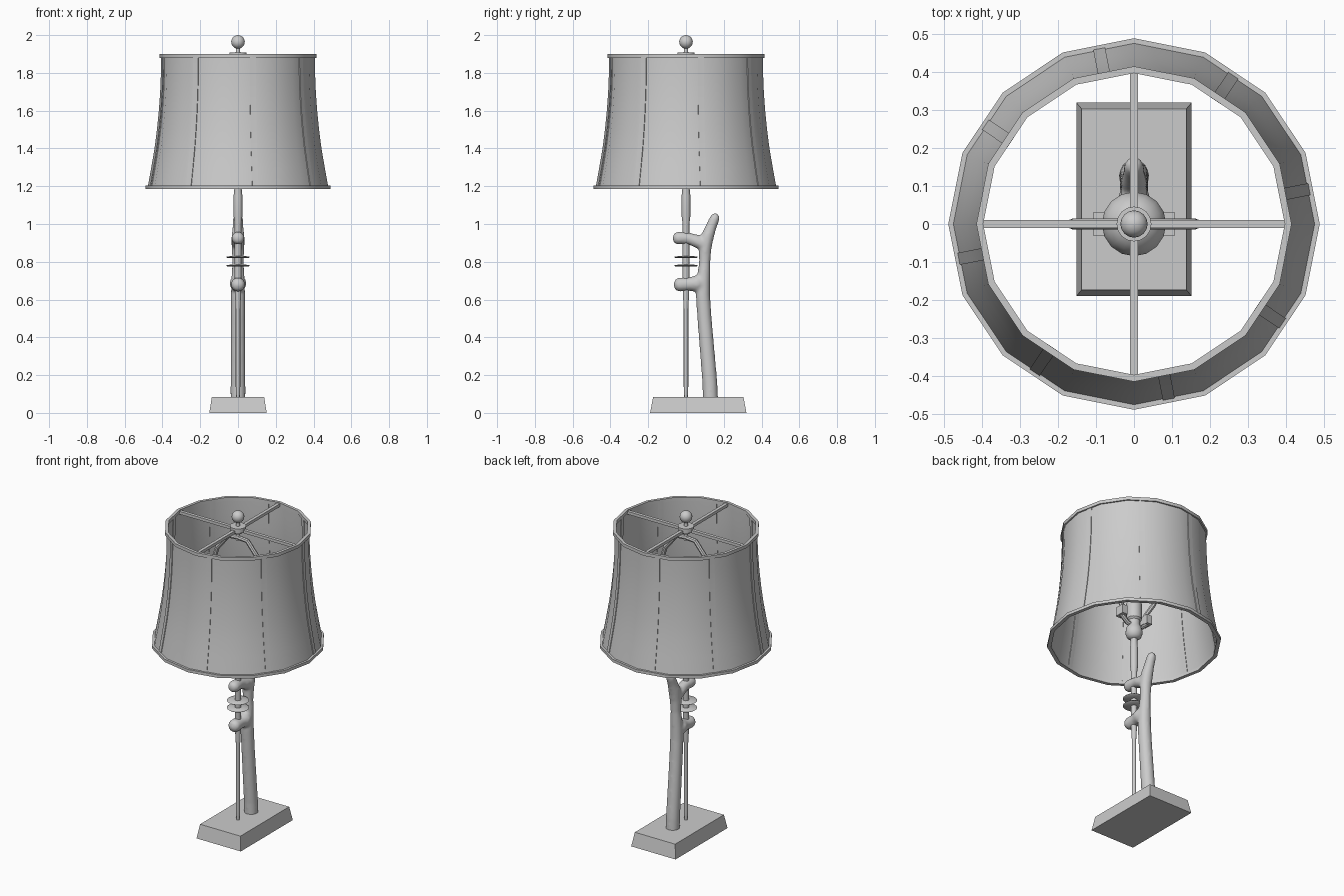
import bpy, bmesh
from math import sin, cos, pi, radians
from mathutils import Vector

if "Cube" in bpy.data.objects:
    bpy.data.objects.remove(bpy.data.objects["Cube"])


def finish(name, bm, smooth=True, angle=40):
    bmesh.ops.recalc_face_normals(bm, faces=bm.faces)
    me = bpy.data.meshes.new(name)
    bm.to_mesh(me)
    bm.free()
    ob = bpy.data.objects.new(name, me)
    bpy.context.collection.objects.link(ob)
    if smooth:
        bpy.ops.object.select_all(action='DESELECT')
        ob.select_set(True)
        bpy.context.view_layer.objects.active = ob
        bpy.ops.object.shade_smooth_by_angle(angle=radians(angle))
    return ob


def skin_rings(bm, rings, closed=False):
    n = len(rings[0])
    pairs = list(zip(rings, rings[1:])) + ([(rings[-1], rings[0])] if closed else [])
    for a, b in pairs:
        for i in range(n):
            j = (i + 1) % n
            bm.faces.new((a[i], a[j], b[j], b[i]))
    if not closed:
        bm.faces.new(rings[0][::-1])
        bm.faces.new(rings[-1])


def lathe(name, profile, segs=16, closed=False):
    bm = bmesh.new()
    rings = [[bm.verts.new((r * cos(2 * pi * i / segs), r * sin(2 * pi * i / segs), z))
              for i in range(segs)] for r, z in profile]
    skin_rings(bm, rings, closed)
    return finish(name, bm)


def tube(bm, pts, radii, normal, segs=12):
    """Sweep a circle along a path lying in the plane with the given normal."""
    pts = [Vector(p) for p in pts]
    n, rings = Vector(normal), []
    for k, p in enumerate(pts):
        t = (pts[min(k + 1, len(pts) - 1)] - pts[max(k - 1, 0)]).normalized()
        s = n.cross(t)
        rings.append([bm.verts.new(p + radii[k] * (n * cos(2 * pi * i / segs) + s * sin(2 * pi * i / segs)))
                      for i in range(segs)])
    skin_rings(bm, rings)


def box(bm, lo, hi):
    vs = bmesh.ops.create_cube(bm, size=1)['verts']
    for v in vs:
        v.co = [(a + b) / 2 + c * (b - a) for a, b, c in zip(lo, hi, v.co)]
    return vs


def ball(r, zc, start=0.0, n=9):
    """Profile of a sphere from polar angle start (from the bottom) to the top."""
    return [(max(r * sin(a), 0.001), zc - r * cos(a))
            for a in (start + (pi - start) * k / n for k in range(n + 1))]


# tapered base block
bm = bmesh.new()
for v in box(bm, (-0.152, -0.19, 0), (0.152, 0.32, 0.085)):
    if v.co.z > 0.04:
        v.co.x *= 0.91
        v.co.y += 0.016 if v.co.y < 0 else -0.016
finish("base", bm, smooth=False)

# central rod with swelling upper section
lathe("rod", [(0.009, 0.08), (0.012, 0.14), (0.012, 0.55), (0.018, 0.66), (0.018, 1.0),
              (0.023, 1.04), (0.023, 1.15), (0.019, 1.19), (0.019, 1.23)], 12)

# thin discs around the rod
for i, z in enumerate((0.78, 0.825)):
    lathe(f"disc_{i + 1}", [(0.01, z - 0.005), (0.058, z - 0.004), (0.063, z),
                            (0.058, z + 0.004), (0.01, z + 0.005)], 20)

# branch: trunk with two side limbs, fused and smoothed
bm = bmesh.new()
trunk = [(0.130, 0.06, 0.040), (0.127, 0.15, 0.040), (0.113, 0.32, 0.039), (0.098, 0.5, 0.038),
         (0.090, 0.62, 0.038), (0.092, 0.70, 0.036), (0.099, 0.80, 0.030), (0.101, 0.87, 0.034),
         (0.112, 0.93, 0.035), (0.133, 0.985, 0.029), (0.150, 1.025, 0.027),
         (0.158, 1.043, 0.023), (0.163, 1.055, 0.010)]
upper = [(-0.070, 0.925, 0.012), (-0.062, 0.925, 0.026), (-0.045, 0.925, 0.035), (-0.02, 0.926, 0.034),
         (0.02, 0.922, 0.031), (0.06, 0.908, 0.035), (0.10, 0.890, 0.034)]
lower = [(-0.064, 0.678, 0.012), (-0.056, 0.678, 0.028), (-0.038, 0.679, 0.038), (-0.015, 0.680, 0.037),
         (0.02, 0.682, 0.036), (0.06, 0.685, 0.046), (0.09, 0.685, 0.036)]
for path in (trunk, upper, lower):
    tube(bm, [(0, y, z) for y, z, r in path], [r for y, z, r in path], (1, 0, 0), 16)
branch = finish("branch", bm)
rm = branch.modifiers.new("fuse", 'REMESH')
rm.mode, rm.voxel_size, rm.use_smooth_shade = 'VOXEL', 0.008, True
sm = branch.modifiers.new("soften", 'SMOOTH')
sm.factor, sm.iterations = 0.5, 8

# lamp socket and bulb
lathe("socket", [(0.02, 1.212), (0.04, 1.225), (0.049, 1.25), (0.045, 1.28), (0.034, 1.30),
                 (0.034, 1.33), (0.044, 1.34), (0.044, 1.44), (0.036, 1.46)], 16)
lathe("bulb", [(0.035, 1.45), (0.037, 1.49), (0.055, 1.535)] + ball(0.085, 1.6, 0.9), 16)

# harp: mirrored bent wire around the bulb
half = [(0.05, 1.305), (0.087, 1.335), (0.087, 1.40), (0.145, 1.49), (0.163, 1.58),
        (0.160, 1.68), (0.140, 1.74), (0.065, 1.83)]
path = [(0, 1.30)] + half + [(0, 1.835)]
bm = bmesh.new()
for s in (-1, 1):
    tube(bm, [(s * x, 0, z) for x, z in path], [0.014] * len(path), (0, 1, 0), 8)
finish("harp", bm)

# harp sleeves
bm = bmesh.new()
for s in (-0.09, 0.09):
    box(bm, (s - 0.018, -0.03, 1.335), (s + 0.018, 0.03, 1.39))
finish("harp_sleeves", bm, smooth=False)

# finial: post, collar, neck and ball
lathe("finial", [(0.012, 1.82), (0.012, 1.86), (0.025, 1.865), (0.025, 1.88), (0.046, 1.881),
                 (0.046, 1.908), (0.012, 1.909), (0.010, 1.93)] + ball(0.036, 1.964, 0.35), 16)

# crossbars holding the shade
bm = bmesh.new()
box(bm, (-0.405, -0.01, 1.877), (0.405, 0.01, 1.895))
box(bm, (-0.01, -0.405, 1.877), (0.01, 0.405, 1.895))
finish("crossbars", bm, smooth=False)

# flared shade wall, 16 sides
flare = [(0.478, 1.195), (0.459, 1.30), (0.442, 1.40), (0.429, 1.50), (0.419, 1.60),
         (0.412, 1.70), (0.408, 1.80), (0.407, 1.89)]
wall = 0.006
lathe("shade", flare + [(r - wall, z) for r, z in flare[::-1]], 16, closed=True)

# shade rims
for name, r0, r1, z0, z1 in (("shade_top_rim", 0.398, 0.416, 1.88, 1.90),
                             ("shade_bottom_rim", 0.468, 0.490, 1.185, 1.203)):
    lathe(name, [(r0, z0), (r1, z0), (r1, z1), (r0, z1)], 16, closed=True)

# eight seam strips on alternate panels
bm = bmesh.new()
for k in range(8):
    a = radians(11.25 + 45 * k)
    out, side = Vector((cos(a), sin(a), 0)), Vector((-sin(a), cos(a), 0))
    rings = []
    for r, z in flare:
        d = r * cos(pi / 16)
        rings.append([bm.verts.new(out * (d + o) + side * w + Vector((0, 0, z)))
                      for o, w in ((-0.009, -0.016), (0.004, -0.016), (0.004, 0.016), (-0.009, 0.016))])
    skin_rings(bm, rings)
finish("shade_seams", bm)
